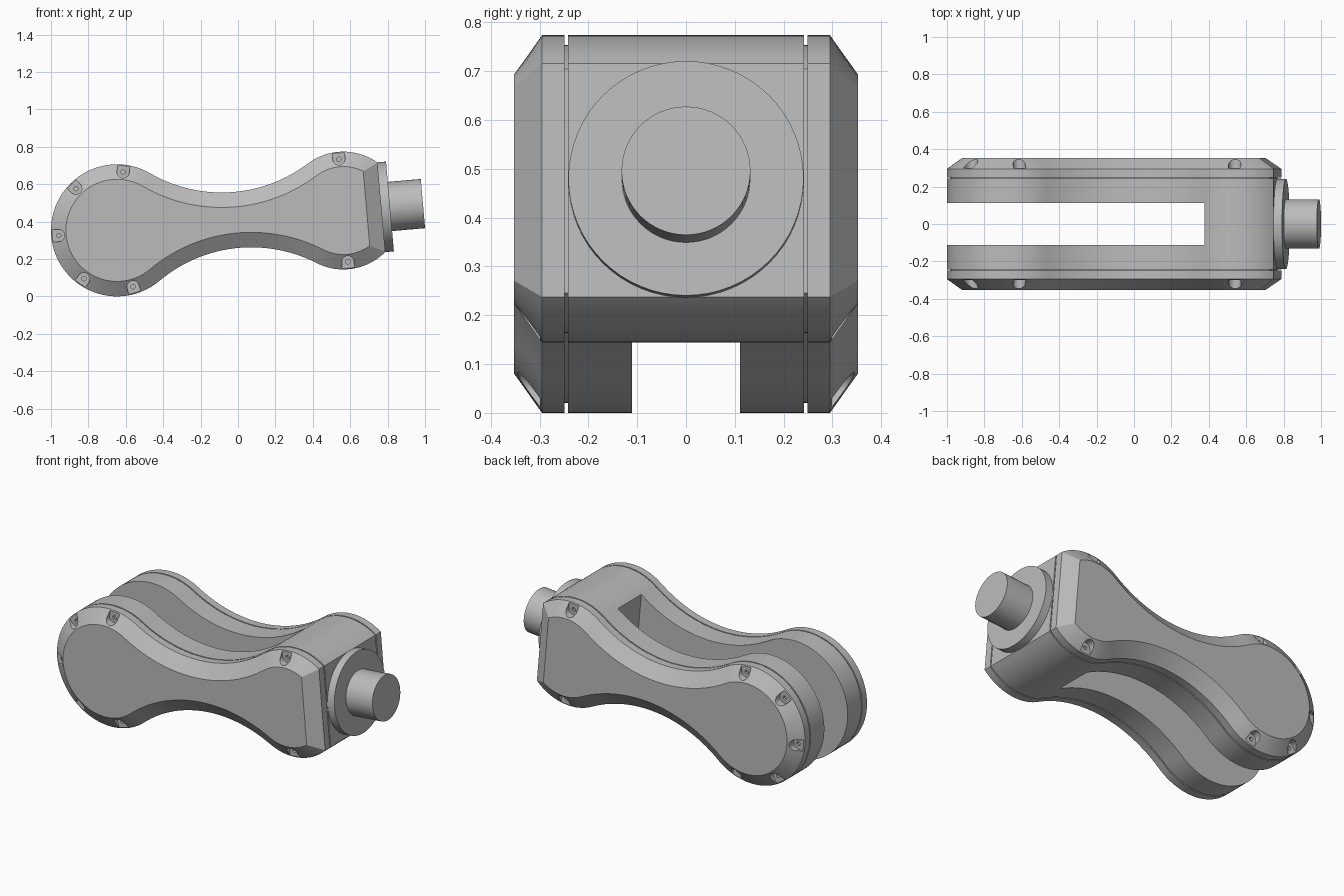
import bpy, bmesh
from math import sin, cos, atan2, acos, pi, radians
from mathutils import Matrix

default = bpy.data.objects.get("Cube")
if default:
    bpy.data.objects.remove(default, do_unlink=True)

grey = bpy.data.materials.new("machined grey")
grey.use_nodes = True
COLOUR = (0.5, 0.5, 0.5, 1)
grey.diffuse_color = COLOUR
grey.node_tree.nodes["Principled BSDF"].inputs["Base Color"].default_value = COLOUR

# Local frame: x runs along the arm from the big lobe, tilted upward
FRAME = Matrix.Translation((-0.647, 0, 0.353)) @ Matrix.Rotation(radians(-5), 4, "Y")
BIG_R, SMALL_R, SMALL_X, END_X = 0.353, 0.315, 1.215, 1.419
WAIST_R, WAIST_X, WAIST_Z = 0.763, 0.6415, 0.913


def arc(cx, cz, r, a, b, n):
    return [(cx + r * cos(a + (b - a) * i / n), cz + r * sin(a + (b - a) * i / n))
            for i in range(n + 1)]


def outline(d=0.0):
    """Arm silhouette inset by d: two lobes, concave waist, flat end."""
    a_big = atan2(WAIST_Z, WAIST_X)
    a_small = atan2(WAIST_Z, WAIST_X - SMALL_X)
    a_end = acos((END_X - d - SMALL_X) / (SMALL_R - d))
    upper = arc(SMALL_X, 0, SMALL_R - d, a_end, a_small, 20)
    upper += arc(WAIST_X, WAIST_Z, WAIST_R + d, a_small - pi, a_big - pi, 28)[1:]
    upper += arc(0, 0, BIG_R - d, a_big, pi, 32)[1:]
    return upper + [(x, -z) for x, z in reversed(upper[:-1])]


def loft(bm, sections):
    """Skin closed outlines stacked along y, given as (y, points)."""
    rings = [[bm.verts.new((x, y, z)) for x, z in pts] for y, pts in sections]
    n = len(rings[0])
    for a, b in zip(rings, rings[1:]):
        for i in range(n):
            j = (i + 1) % n
            bm.faces.new((a[i], a[j], b[j], b[i]))
    bm.faces.new(rings[0])
    bm.faces.new(rings[-1])


def finish(bm, name):
    bmesh.ops.recalc_face_normals(bm, faces=bm.faces)
    bm.transform(FRAME)
    mesh = bpy.data.meshes.new(name)
    bm.to_mesh(mesh)
    bm.free()
    mesh.materials.append(grey)
    ob = bpy.data.objects.new(name, mesh)
    bpy.context.collection.objects.link(ob)
    return ob


def select(ob):
    bpy.ops.object.select_all(action="DESELECT")
    ob.select_set(True)
    bpy.context.view_layer.objects.active = ob


def cut(ob, cutter):
    mod = ob.modifiers.new("cut", "BOOLEAN")
    mod.object, mod.operation, mod.solver = cutter, "DIFFERENCE", "EXACT"
    select(ob)
    bpy.ops.object.modifier_apply(modifier=mod.name)
    bpy.data.objects.remove(cutter, do_unlink=True)


def smooth(ob):
    select(ob)
    bpy.ops.object.shade_smooth_by_angle(angle=radians(25))


# Forked body, with a recessed lip on both sides that forms the seams
bm = bmesh.new()
loft(bm, [(y, outline(d)) for y, d in
          ((-0.249, 0.02), (-0.242, 0.02), (-0.242, 0), (0.242, 0), (0.242, 0.02), (0.249, 0.02))])
body = finish(bm, "fork_body")
bm = bmesh.new()
loft(bm, [(y, [(-0.6, -0.6), (1.05, -0.6), (1.05, 0.6), (-0.6, 0.6)]) for y in (-0.111, 0.111)])
cut(body, finish(bm, "slot_cutter"))
smooth(body)

# Screw positions: lobe centre, lobe radius, angle
screws = [(0, BIG_R, radians(180 + 50.5 * k)) for k in range(-2, 3)]
screws += [(SMALL_X, SMALL_R, radians(a)) for a in (90, -90)]
POCKET_R, FLOOR_Y = 0.033, 0.299


def pocket(cx, r, a):
    """U shape, round on the inside and open past the rim."""
    pts = arc(0, 0, POCKET_R, pi / 2, 3 * pi / 2, 14) + [(0.1, -POCKET_R), (0.1, POCKET_R)]
    d = r - 0.038
    return [(cx + (d + p) * cos(a) - q * sin(a), (d + p) * sin(a) + q * cos(a)) for p, q in pts]


# Chamfered side covers with screw pockets
for side, name in ((-1, "front_cover"), (1, "back_cover")):
    bm = bmesh.new()
    loft(bm, [(side * y, outline(d)) for y, d in ((0.249, 0), (0.295, 0), (0.352, 0.08))])
    cover = finish(bm, name)
    bm = bmesh.new()
    for s in screws:
        loft(bm, [(side * y, pocket(*s)) for y in (FLOOR_Y, 0.4)])
    cut(cover, finish(bm, "pocket_cutter"))
    # Small socket in each pocket floor
    bm = bmesh.new()
    for cx, r, a in screws:
        d = r - 0.04
        ring = arc(cx + d * cos(a), d * sin(a), 0.012, 0, 2 * pi, 12)[:-1]
        loft(bm, [(side * y, ring) for y in (0.285, 0.32)])
    cut(cover, finish(bm, "socket_cutter"))
    smooth(cover)


# Round flange and pin on the flat end
def end_cylinder(name, radius, x0, x1):
    bm = bmesh.new()
    bmesh.ops.create_cone(bm, cap_ends=True, segments=64, radius1=radius, radius2=radius,
                          depth=x1 - x0,
                          matrix=Matrix.Translation(((x0 + x1) / 2, 0, 0)) @ Matrix.Rotation(pi / 2, 4, "Y"))
    smooth(finish(bm, name))


end_cylinder("end_flange", 0.241, END_X - 0.002, 1.465)
end_cylinder("end_pin", 0.132, 1.463, 1.642)
